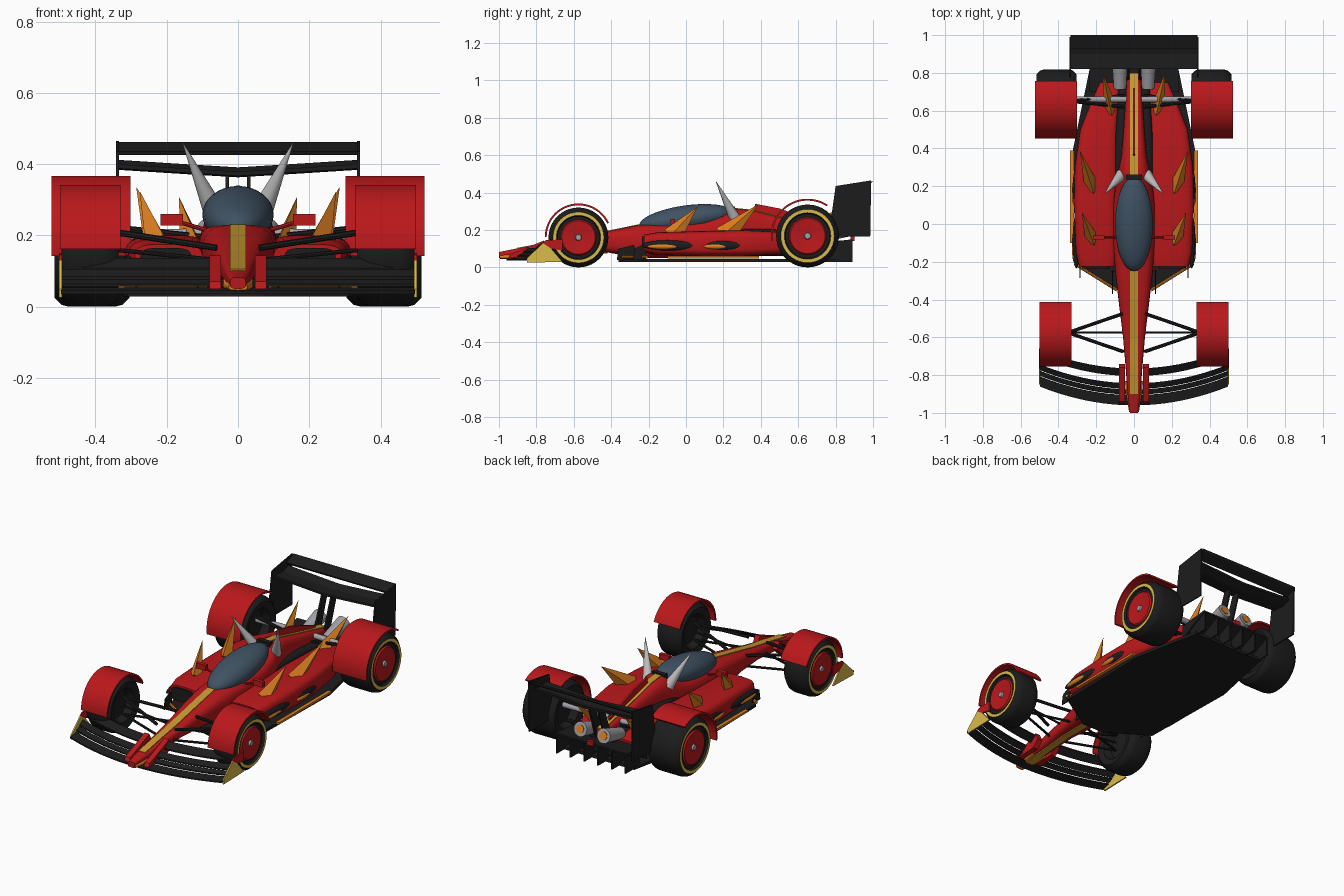
import bpy, bmesh, math
from mathutils import Vector, Matrix

if "Cube" in bpy.data.objects:
    bpy.data.objects.remove(bpy.data.objects["Cube"])


def material(name, r, g, b):
    m = bpy.data.materials.new(name)
    m.use_nodes = True
    m.diffuse_color = (r, g, b, 1)
    m.node_tree.nodes["Principled BSDF"].inputs["Base Color"].default_value = (r, g, b, 1)
    return m


RED = material("red paint", 0.49, 0.009, 0.011)
BLACK = material("black carbon", 0.012, 0.012, 0.012)
YELLOW = material("yellow gold trim", 0.7, 0.5, 0.07)
GOLD = material("gold stripe", 0.58, 0.32, 0.03)
ORANGE = material("orange", 0.74, 0.22, 0.016)
GLASS = material("canopy glass", 0.05, 0.085, 0.125)
SILVER = material("silver", 0.36, 0.36, 0.39)
HORN = material("pale horn", 0.52, 0.52, 0.52)


def finish(name, bm, mats, smooth=True, mirror=True):
    bmesh.ops.recalc_face_normals(bm, faces=bm.faces)
    mesh = bpy.data.meshes.new(name)
    bm.to_mesh(mesh)
    bm.free()
    for m in mats:
        mesh.materials.append(m)
    ob = bpy.data.objects.new(name, mesh)
    bpy.context.collection.objects.link(ob)
    if mirror:
        ob.modifiers.new("Mirror", "MIRROR")
    if smooth:
        bpy.ops.object.select_all(action="DESELECT")
        ob.select_set(True)
        bpy.context.view_layer.objects.active = ob
        bpy.ops.object.shade_smooth_by_angle(angle=math.radians(35))
    return ob


def loft(name, rings, mat, smooth=True, mirror=False):
    bm = bmesh.new()
    rows = [[bm.verts.new(p) for p in ring] for ring in rings]
    n = len(rows[0])
    for a, b in zip(rows, rows[1:]):
        for i in range(n):
            j = (i + 1) % n
            bm.faces.new((a[i], a[j], b[j], b[i]))
    bm.faces.new(rows[0])
    bm.faces.new(rows[-1])
    return finish(name, bm, [mat], smooth, mirror)


def section(y, x0, x1, z0, z1, power=0.6, n=28):
    """Rounded rectangular ring across the car."""
    ring = []
    for i in range(n):
        c, s = math.cos(math.tau * i / n), math.sin(math.tau * i / n)
        ring.append(((x0 + x1) / 2 + (x1 - x0) / 2 * math.copysign(abs(c) ** power, c), y,
                     (z0 + z1) / 2 + (z1 - z0) / 2 * math.copysign(abs(s) ** power, s)))
    return ring


def plate(name, pts, axis, lo, hi, mat, mirror=True, smooth=False):
    """Flat outline extruded along one axis."""
    place = {"x": lambda p, d: (d, p[0], p[1]), "z": lambda p, d: (p[0], p[1], d)}[axis]
    return loft(name, [[place(p, d) for p in pts] for d in (lo, hi)], mat, smooth, mirror)


def box(name, x0, x1, y0, y1, z0, z1, mat, mirror=True):
    return plate(name, [(x0, y0), (x1, y0), (x1, y1), (x0, y1)], "z", z0, z1, mat, mirror)


def rod(name, a, b, r1, r2, mat, sides=8, flat=1.0):
    """Tapered round or flattened bar between two points."""
    a, b = Vector(a), Vector(b)
    bm = bmesh.new()
    bmesh.ops.create_cone(bm, cap_ends=True, segments=sides, radius1=r1, radius2=r2, depth=(b - a).length)
    turn = (b - a).to_track_quat("Z", "X").to_matrix().to_4x4()
    bmesh.ops.transform(bm, verts=bm.verts, matrix=Matrix.Translation((a + b) / 2) @ turn
                        @ Matrix.Diagonal((1, flat, 1, 1)))
    return finish(name, bm, [mat], sides > 6)


def ellipsoid(name, centre, size, mat, mirror=True, slope=0.0):
    """Ellipsoid whose rear end is lifted by the slope."""
    bm = bmesh.new()
    bmesh.ops.create_uvsphere(bm, u_segments=32, v_segments=18, radius=1)
    lift = Matrix.Identity(4)
    lift[2][1] = slope
    bmesh.ops.transform(bm, verts=bm.verts, matrix=Matrix.Translation(centre) @ lift @ Matrix.Diagonal((*size, 1)))
    return finish(name, bm, [mat], True, mirror)


def wheel(name, y, z, r, x0, x1):
    """Turned profile: tyre, gold ring, dark gap, red disc and hub."""
    profile = [(x0 + .05, 0, 1), (x0 + .05, .5, 1), (x0 + .01, .62, 1), (x0, .85, 1), (x0 + .02, .97, 1),
               (x0 + .04, 1, 1), (x1 - .04, 1, 1), (x1 - .02, .97, 1), (x1, .85, 2), (x1, .74, 1),
               (x1 - .012, .7, 1), (x1 - .012, .6, 0), (x1 - .004, .56, 0), (x1 - .012, .11, 3),
               (x1 - .002, .09, 3), (x1, 0, 3)]
    n = 40
    bm = bmesh.new()
    rows = [[bm.verts.new((x, y + r * k * math.cos(math.tau * i / n), z + r * k * math.sin(math.tau * i / n)))
             for i in range(n)] for x, k, _ in profile]
    for a, b, p in zip(rows, rows[1:], profile):
        for i in range(n):
            j = (i + 1) % n
            bm.faces.new((a[i], a[j], b[j], b[i])).material_index = p[2]
    bmesh.ops.remove_doubles(bm, verts=bm.verts, dist=1e-5)
    finish(name, bm, [RED, BLACK, YELLOW, SILVER])


def fender(name, y, z, r, start, end, x0, x1):
    arc = [math.radians(start + (end - start) * i / 24) for i in range(25)]
    pts = [(y + r * math.cos(a), z + r * math.sin(a)) for a in arc]
    pts += [(y + (r - .01) * math.cos(a), z + (r - .01) * math.sin(a)) for a in reversed(arc)]
    plate(name, pts, "x", x0, x1, RED, True, True)


# Wheels and fenders
wheel("front_wheel", -.575, .16, .16, .335, .495)
wheel("rear_wheel", .65, .168, .168, .305, .515)
fender("front_fender", -.575, .162, .18, 25, 180, .33, .5)
fender("rear_fender", .65, .17, .197, 57, 188, .302, .523)

# Nose, tub and engine cover
body = [(-1, .022, .05, .082), (-.9, .034, .052, .102), (-.75, .045, .065, .13), (-.6, .058, .08, .155),
        (-.42, .08, .08, .193), (-.25, .1, .05, .228), (-.1, .11, .05, .236), (.1, .11, .05, .25),
        (.2, .1, .06, .28), (.26, .09, .08, .315), (.36, .068, .08, .305), (.5, .056, .1, .27), (.8, .036, .13, .2)]
loft("body_shell", [section(y, -w, w, b, t) for y, w, b, t in body], RED)
ellipsoid("canopy", (0, 0, .258), (.1, .25, .074), GLASS, False, .13)


def ribbon(name, rows, half, mat):
    loft(name, [[(-half, y, z - .006), (half, y, z - .006), (half, y, z + .003), (-half, y, z + .003)]
                for y, z in rows], mat, False)


ribbon("nose_stripe", [(y, t) for y, _, _, t in body[1:6]], .022, GOLD)
ribbon("cover_stripe", [(y, t) for y, _, _, t in body[9:]], .021, GOLD)
ribbon("nose_under_stripe", [(y, b) for y, _, b, _ in body[1:5]], .02, GOLD)
loft("beak", [section(-.994, -.026, .026, .046, .066), section(-.9, -.042, .042, .046, .074),
              section(-.83, -.048, .048, .056, .08)], ORANGE)
plate("spine_fin", [(.36, .29), (.37, .34), (.5, .315), (.72, .235), (.72, .2)], "x", -.005, .005, RED, False)
box("roof_intake", -.042, .042, .235, .262, .29, .325, BLACK, False)

# Sidepods with dark inlets and leaf shaped side openings
pods = [(-.225, .1, .29, .08, .175), (-.15, .09, .308, .065, .188), (.1, .09, .318, .06, .195),
        (.3, .085, .314, .06, .2), (.5, .085, .285, .07, .19), (.65, .075, .225, .08, .175), (.75, .07, .18, .09, .15)]
loft("sidepod", [section(y, a, b, c, d, .5) for y, a, b, c, d in pods], RED, True, True)
loft("sidepod_inlet", [section(y, .13, .275, .09, .165, .5) for y in (-.235, -.2)], BLACK, True, True)
for tag, y, half in (("front", -.09, .145), ("rear", .19, .11)):
    ellipsoid(tag + "_side_opening", (.305, y, .118), (.02, half, .028), BLACK)
    ellipsoid(tag + "_side_accent", (.315, y - .03, .112), (.014, half * .6, .014), ORANGE)
loft("engine_bay", [section(.2, -.1, .1, .06, .208, .3), section(.45, -.1, .1, .06, .205, .3),
                    section(.8, -.08, .08, .06, .168, .3)], BLACK)
plate("barge_board", [(-.37, .04), (-.36, .1), (-.28, .12), (-.24, .04)], "x", .11, .116, BLACK)
plate("turning_vane", [(-.285, .04), (-.275, .1), (-.215, .13), (-.215, .04)], "x", .282, .288, BLACK)

# Floor, orange edging and diffuser
half_floor = [(.07, -.36), (.31, -.21), (.322, .4), (.235, .82)]
plate("floor", half_floor + [(-x, y) for x, y in reversed(half_floor)], "z", .028, .045, BLACK, False)
rod("floor_front_edge", (.09, -.35, .055), (.315, -.21, .055), .008, .008, ORANGE)
box("floor_side_edge", .318, .338, -.1, .39, .048, .06, ORANGE)
plate("diffuser_roof", [(.7, .05), (.89, .14), (.89, .15), (.7, .13)], "x", -.235, .235, BLACK, False)
for i in range(6):
    x = -.225 + .09 * i
    plate("diffuser_fin", [(.76, .03), (.89, .03), (.89, .15), (.76, .1)], "x", x - .004, x + .004, BLACK, False)
box("tail_light", -.02, .02, .88, .9, .14, .165, RED, False)


# Front wing elements swept forward to the nose
def wing_element(name, lead, chord, z, rise, inner):
    rings = []
    for i in range(13):
        x = inner + (.497 - inner) * i / 12
        y = lead - .1 * (1 - (x / .5) ** 2)
        rings.append([(x, y, z), (x, y + chord, z + rise), (x, y + chord, z + rise + .006), (x, y, z + .008)])
    loft(name, rings, BLACK, True, True)


wing_element("front_wing_main", -.86, .054, .036, .012, .0)
wing_element("front_wing_middle", -.803, .027, .056, .014, .04)
wing_element("front_wing_upper", -.773, .03, .076, .022, .05)
wing_element("front_wing_flap", -.705, .04, .1, .03, .05)
plate("front_wing_mount", [(-.95, .05), (-.94, .07), (-.76, .143), (-.74, .1), (-.78, .06)], "x", .048, .08, RED)
plate("front_endplate", [(-.85, .025), (-.85, .05), (-.765, .13), (-.72, .1), (-.66, .03)], "x", .494, .502, YELLOW)
plate("endplate_top", [(-.765, .13), (-.75, .145), (-.66, .15), (-.66, .09), (-.72, .1)], "x", .494, .502, RED)

# Rear wing
plate("rear_endplate", [(.762, .165), (.8, .435), (.99, .465), (.985, .165)], "x", .334, .342, BLACK)
plane_rows = [(.82, .0), (.9, -.004), (.95, .012)]
loft("rear_main_plane", [[(x, y, z + d) for y, d in plane_rows]
                         + [(x, y, z + d + .012) for y, d in reversed(plane_rows)]
                         for x, z in ((0, .367), (.18, .378), (.336, .388))], BLACK, False, True)
plate("rear_flap", [(.935, .425), (.99, .452), (1.0, .462), (.93, .436)], "x", -.336, .336, BLACK, False)
plate("rear_wing_pylon", [(.74, .14), (.8, .14), (.88, .375), (.83, .375)], "x", .025, .035, BLACK)

# Exhausts
rod("exhaust", (.074, .72, .165), (.076, .88, .21), .033, .042, SILVER, 24)
rod("exhaust_core", (.076, .872, .208), (.076, .884, .2115), .022, .024, ORANGE, 20)

# Suspension
for side in (-1, 1):
    front, rear = -.575 + .1 * side, .65 + .03 * side
    rod("front_upper_arm", (.35, -.575, .21), (.06, front, .165), .009, .009, BLACK)
    rod("front_lower_arm", (.35, -.575, .11), (.05, front, .1), .007, .007, BLACK)
    rod("rear_upper_arm", (.33, .65, .22), (.05, rear, .19), .009, .009, BLACK)
    rod("rear_lower_arm", (.33, .65, .11), (.08, rear, .1), .009, .009, BLACK)
rod("front_track_rod", (.35, -.575, .16), (.05, -.575, .13), .006, .006, BLACK)
rod("rear_axle", (.34, .66, .2), (.04, .66, .205), .016, .016, SILVER, 14)

# Mirrors
rod("mirror_stalk", (.09, -.07, .215), (.18, -.07, .242), .006, .006, RED)
box("mirror", .155, .218, -.082, -.06, .228, .26, RED)

# Horns and orange spikes
rod("horn", (.066, .26, .265), (.155, .16, .46), .031, .001, HORN, 16)
for tag, base, tip, r in (("front", (.225, -.075, .165), (.275, .06, .322), .056),
                          ("middle", (.225, .2, .165), (.285, .385, .335), .06),
                          ("rear", (.125, .61, .15), (.165, .8, .305), .058)):
    rod(tag + "_spike", base, tip, r, .001, ORANGE, 4, .65)
